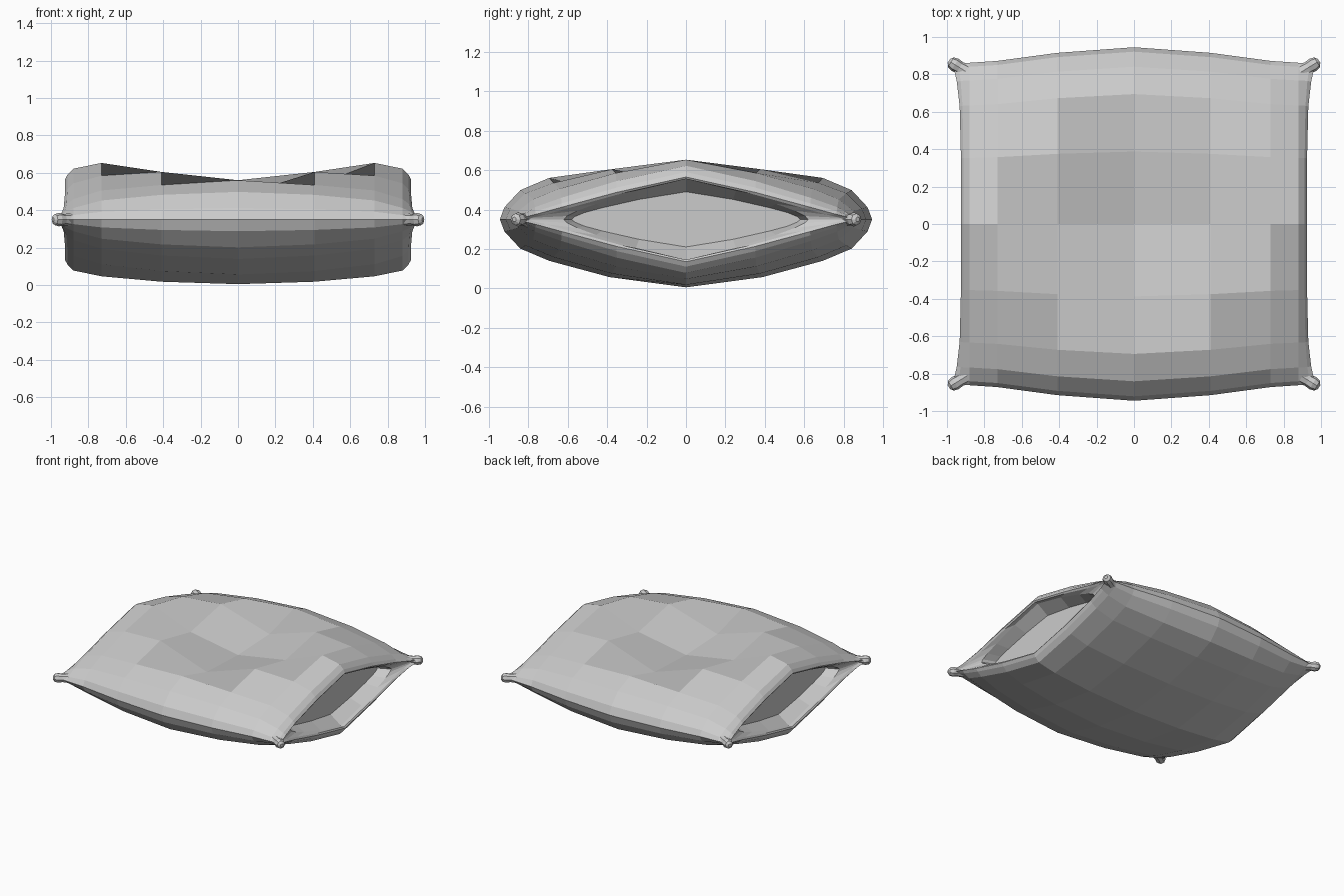
import bpy, bmesh, math
from mathutils import Vector, Matrix

if "Cube" in bpy.data.objects:
    bpy.data.objects.remove(bpy.data.objects["Cube"])

MID = 0.35  # height of the seam

# cross-section fractions from seam (index 0) to centre ridge (index 5)
YF = [1.0, 0.975, 0.89, 0.735, 0.41, 0.0]
H_FULL = [0.0, 0.18, 0.43, 0.61, 0.85, 1.0]
H_LENS = [0.0, 0.04, 0.12, 0.29, 0.64, 1.0]

# columns for x >= 0: x, half width in y, half height, lens blend, corner flare
COLS = [
    (0.00, 0.945, 0.345, 0.00, 0.00),
    (0.41, 0.915, 0.332, 0.10, 0.00),
    (0.73, 0.872, 0.303, 0.30, 0.00),
    (0.88, 0.862, 0.272, 0.65, 0.00),
    (0.912, 0.860, 0.240, 0.85, 0.03),
    (0.925, 0.855, 0.215, 1.00, 0.045),
    (0.918, 0.800, 0.205, 1.00, 0.02),
    (0.890, 0.620, 0.205, 0.70, 0.00),   # pocket mouth
    (0.800, 0.580, 0.140, 0.60, 0.00),   # pocket floor
]

# dents in the top: (column, section index) -> height
DENTS = {(0, 5): 0.46, (1, 5): 0.53, (0, 4): 0.475, (1, 4): 0.605,
         (2, 4): 0.585, (1, 3): 0.535}


def loop_points(ci, side):
    x, w, h, s, flare = COLS[ci]
    pts = []
    for top in (1, -1):
        order = [(i, 1) for i in range(6)] + [(i, -1) for i in range(4, -1, -1)]
        if top < 0:
            order = order[::-1][1:-1]
        for i, ys in order:
            hf = H_FULL[i] * (1 - s) + H_LENS[i] * s
            z = MID + top * h * hf
            if top > 0:
                z = DENTS.get((ci, i), z)
            px = x + flare * YF[i] ** 6
            pts.append(Vector((side * px, ys * w * YF[i], z)))
    return pts


def finish(bm, name):
    bmesh.ops.recalc_face_normals(bm, faces=bm.faces[:])
    me = bpy.data.meshes.new(name)
    bm.to_mesh(me)
    bm.free()
    ob = bpy.data.objects.new(name, me)
    bpy.context.collection.objects.link(ob)
    return ob


def bridge(bm, a, b):
    n = len(a)
    for i in range(n):
        j = (i + 1) % n
        bm.faces.new((a[i], a[j], b[j], b[i]))


# pillow cover: loops from the left pocket to the right pocket
bm = bmesh.new()
n = len(COLS)
seq = [(c, -1) for c in range(n - 1, 0, -1)] + [(c, 1) for c in range(n)]
loops = [[bm.verts.new(p) for p in loop_points(c, s)] for c, s in seq]
for a, b in zip(loops, loops[1:]):
    bridge(bm, a, b)
for end in (loops[0], loops[-1]):
    bm.faces.new(end)
finish(bm, "pillow_cover")

# pinched corner tips: small turned knobs pointing outwards
TIP = [(-0.12, 0.06, 0.045), (-0.05, 0.042, 0.035), (0.0, 0.034, 0.03),
       (0.03, 0.037, 0.036), (0.055, 0.030, 0.030), (0.068, 0.012, 0.012)]
for sx in (-1, 1):
    for sy in (-1, 1):
        bm = bmesh.new()
        ang = math.atan2(sy * 0.62, sx)
        m = Matrix.Translation((sx * 0.932, sy * 0.836, MID)) @ Matrix.Rotation(ang, 4, 'Z')
        rings = []
        for d, r, rz in TIP:
            rings.append([bm.verts.new(m @ Vector((d, r * math.cos(k * math.pi / 4),
                                                   rz * math.sin(k * math.pi / 4))))
                          for k in range(8)])
        for a, b in zip(rings, rings[1:]):
            bridge(bm, a, b)
        bm.faces.new(rings[0])
        bm.faces.new(rings[-1])
        finish(bm, "corner_tip_%s_%s" % ("right" if sx > 0 else "left",
                                         "back" if sy > 0 else "front"))
